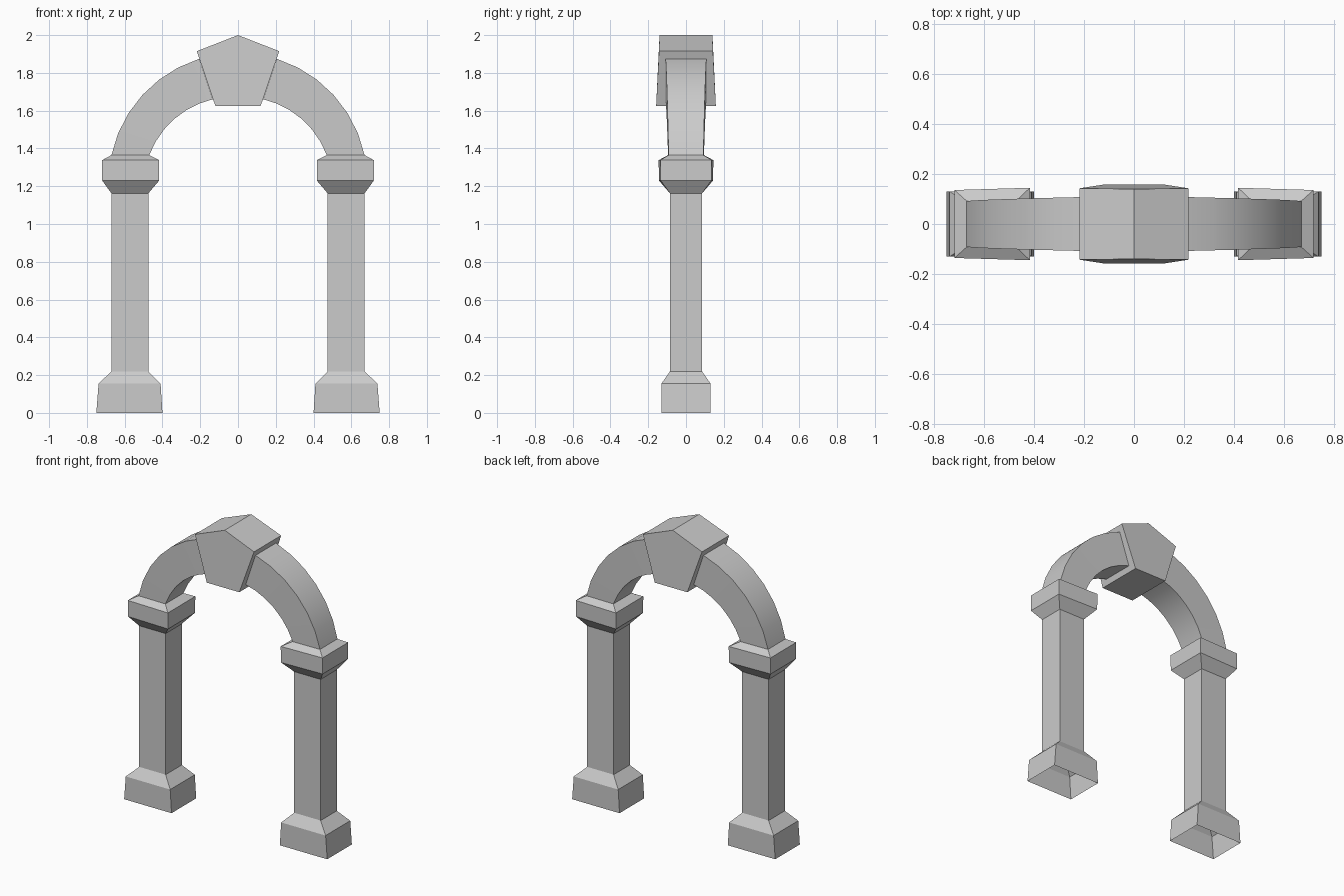
import bpy, bmesh, math

if "Cube" in bpy.data.objects:
    bpy.data.objects.remove(bpy.data.objects["Cube"])


def finish(bm, name, mirror=True):
    bmesh.ops.recalc_face_normals(bm, faces=bm.faces)
    mesh = bpy.data.meshes.new(name)
    bm.to_mesh(mesh)
    bm.free()
    obj = bpy.data.objects.new(name, mesh)
    bpy.context.collection.objects.link(obj)
    if mirror:
        obj.modifiers.new("mirror", 'MIRROR').use_axis[0] = True
    return obj


def loft(name, rings):
    """Open four-sided shell through rings of four corner points."""
    bm = bmesh.new()
    loops = [[bm.verts.new(p) for p in ring] for ring in rings]
    for a, b in zip(loops, loops[1:]):
        for i in range(4):
            j = (i + 1) % 4
            bm.faces.new((a[i], a[j], b[j], b[i]))
    return finish(bm, name)


def level(inner, outer, z, y_inner, y_outer):
    """Horizontal ring between two x positions, with its own depth at each."""
    return [(inner, -y_inner, z), (outer, -y_outer, z),
            (outer, y_outer, z), (inner, y_inner, z)]


# Pillar: hollow plinth, shaft and flared capital (mirrored to both sides)
shaft_low = level(0.475, 0.67, 0.22, 0.085, 0.085)
shaft_high = level(0.475, 0.67, 1.162, 0.085, 0.085)
loft("plinth", [level(0.40, 0.75, 0, 0.13, 0.13),
                level(0.41, 0.738, 0.155, 0.13, 0.13), shaft_low])
loft("shaft", [shaft_low, shaft_high])
spring = level(0.47, 0.67, 1.365, 0.095, 0.092)
loft("capital", [shaft_high,
                 level(0.417, 0.719, 1.23, 0.143, 0.134),
                 level(0.417, 0.719, 1.338, 0.145, 0.136), spring])

# Arch arms: curve up from the capital to the keystone, deepening slightly
STEPS, CENTRE = 6, 1.22
rings = [spring]
for i in range(1, STEPS + 1):
    t = i / STEPS
    a_out = math.radians(12.2 + (72.6 - 12.2) * t)
    a_in = math.radians(17.1 + (73.2 - 17.1) * t)
    r_in = 0.492 + (0.46 - 0.492) * t
    r_out = 0.686
    xi, zi = r_in * math.cos(a_in), CENTRE + r_in * math.sin(a_in)
    xo, zo = r_out * math.cos(a_out), CENTRE + r_out * math.sin(a_out)
    yi, yo = 0.095 + 0.014 * t, 0.092 + 0.016 * t
    rings.append([(xi, -yi, zi), (xo, -yo, zo), (xo, yo, zo), (xi, yi, zi)])
arch = loft("arch_arms", rings)
bpy.context.view_layer.objects.active = arch
arch.select_set(True)
bpy.ops.object.shade_smooth_by_angle(angle=math.radians(30))

# Keystone: five-sided wedge, slightly thicker at the bottom
profile = [(-0.12, 1.625, 0.158), (0.12, 1.625, 0.158), (0.218, 1.915, 0.143),
           (0, 2.0, 0.14), (-0.218, 1.915, 0.143)]
bm = bmesh.new()
front = [bm.verts.new((x, -y, z)) for x, z, y in profile]
back = [bm.verts.new((x, y, z)) for x, z, y in profile]
bm.faces.new(front)
bm.faces.new(back[::-1])
for i in range(5):
    j = (i + 1) % 5
    bm.faces.new((front[j], front[i], back[i], back[j]))
finish(bm, "keystone", mirror=False)
